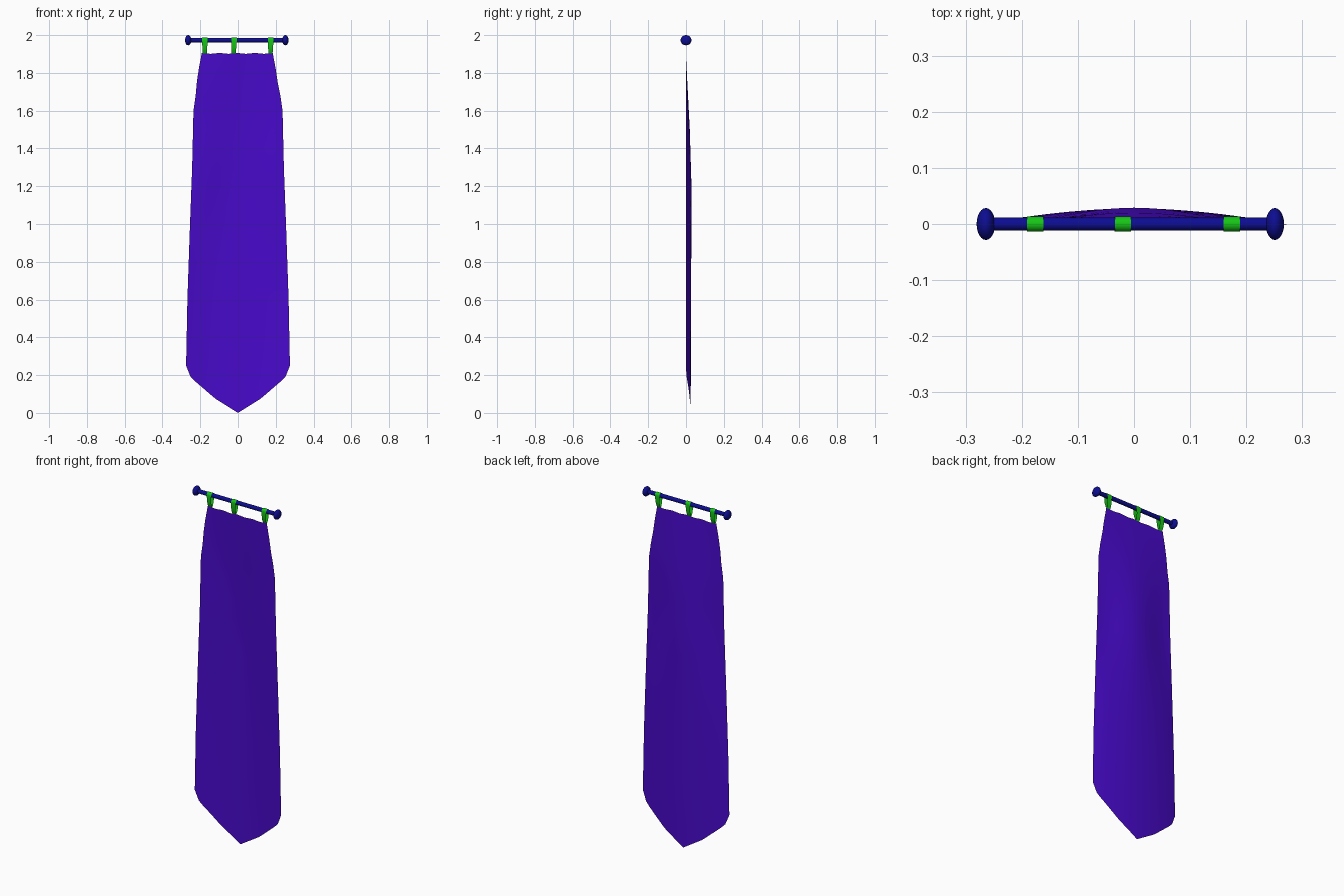
import bpy, bmesh, math
from mathutils import Matrix

cube = bpy.data.objects.get("Cube")
if cube:
    bpy.data.objects.remove(cube, do_unlink=True)


def material(name, rgb):
    m = bpy.data.materials.new(name)
    m.use_nodes = True
    m.diffuse_color = (*rgb, 1)
    m.node_tree.nodes["Principled BSDF"].inputs["Base Color"].default_value = (*rgb, 1)
    return m


purple = material("purple cloth", (0.065, 0.003, 0.60))
navy = material("navy blue rod", (0.004, 0.004, 0.29))
green = material("green loops", (0.008, 0.56, 0.008))


def finish(name, bm, mat):
    bmesh.ops.remove_doubles(bm, verts=bm.verts, dist=0.0005)
    bmesh.ops.recalc_face_normals(bm, faces=bm.faces)
    mesh = bpy.data.meshes.new(name)
    bm.to_mesh(mesh)
    bm.free()
    mesh.materials.append(mat)
    ob = bpy.data.objects.new(name, mesh)
    bpy.context.collection.objects.link(ob)
    bpy.ops.object.select_all(action="DESELECT")
    ob.select_set(True)
    bpy.context.view_layer.objects.active = ob
    bpy.ops.object.shade_smooth_by_angle(angle=math.radians(40))
    return ob


def loft(bm, rows):
    rows = [[bm.verts.new(p) for p in row] for row in rows]
    for a, b in zip(rows, rows[1:]):
        for i in range(len(a) - 1):
            bm.faces.new((a[i], a[i + 1], b[i + 1], b[i]))


def lerp(points, x):
    for (x0, y0), (x1, y1) in zip(points, points[1:]):
        if x <= x1:
            return y0 + (y1 - y0) * (x - x0) / (x1 - x0)
    return points[-1][1]


# Cloth: a thin sheet bellied backwards, with a pointed hem
ROD_Z = 1.973
HALF_WIDTH = [(0.25, 0.275), (0.6, 0.268), (0.95, 0.256), (1.3, 0.243),
              (1.6, 0.236), (1.82, 0.204), (1.905, 0.188)]
HEM = [(0, 0), (0.12, 0.075), (0.25, 0.187), (0.275, 0.25)]
BELLY = [(0, 0.025), (0.25, 0.027), (1.2, 0.03), (1.5, 0.021), (1.75, 0.008), (1.905, 0)]


def cloth_point(u, z, x):
    fold = math.exp(-((z - 1.3) / 0.3) ** 2)
    bulge = (1 - u * u) * (1 - fold) + math.cos(u * math.pi / 2) ** 2 * fold
    return (x, lerp(BELLY, z) * bulge - 0.001, z)


columns = [i / 12 - 1 for i in range(25)]
levels = [1.905, 1.86, 1.82, 1.75, 1.68, 1.6, 1.5, 1.4, 1.3, 1.2, 1.1,
          0.95, 0.8, 0.6, 0.42, 0.25]
rows = []
for z in levels:
    w = lerp(HALF_WIDTH, z)
    sag = 0.004 * (z == levels[0])
    rows.append([cloth_point(u, z - sag * math.sin(u * math.tau) ** 2, u * w - 0.004 * (z > 1.7))
                 for u in columns])
for step in (0.5, 1):
    rows.append([cloth_point(u, 0.25 + (lerp(HEM, abs(u) * 0.275) - 0.25) * step, u * 0.275)
                 for u in columns])
bm = bmesh.new()
loft(bm, rows)
finish("cloth", bm, purple)

# Hanging rod
bm = bmesh.new()
bmesh.ops.create_cone(bm, cap_ends=True, segments=20, radius1=0.0115, radius2=0.0115, depth=0.515,
                      matrix=Matrix.Translation((-0.006, 0, ROD_Z)) @ Matrix.Rotation(math.pi / 2, 4, "Y"))
finish("rod", bm, navy)

# Flattened end knobs
for name, x in (("left_knob", 0.251), ("right_knob", -0.264)):
    bm = bmesh.new()
    bmesh.ops.create_uvsphere(bm, u_segments=24, v_segments=14, radius=1,
                              matrix=Matrix.Translation((x, 0, ROD_Z))
                              @ Matrix.Diagonal((0.0165, 0.0285, 0.027, 1)))
    finish(name, bm, navy)

# Teardrop loops wrapped over the rod and pinched at the cloth
profile = [(0, 1.902), (0.006, 1.912), (0.012, 1.935)]
profile += [(0.0135 * math.cos(a), ROD_Z + 0.0135 * math.sin(a))
            for a in (math.pi * i / 12 for i in range(13))]
profile += [(-0.012, 1.935), (-0.006, 1.912), (0, 1.902)]
for name, x, lean in (("right_loop", -0.176, 0), ("middle_loop", -0.02, -0.003), ("left_loop", 0.174, -0.002)):
    bm = bmesh.new()
    strips = []
    for y, z in profile:
        t = (ROD_Z - z) / 0.07
        half = 0.0145 - 0.003 * max(0, t)
        strips.append([(x + lean * t + s * half, y, z) for s in (-1, 0, 1)])
    loft(bm, strips)
    finish(name, bm, green)
